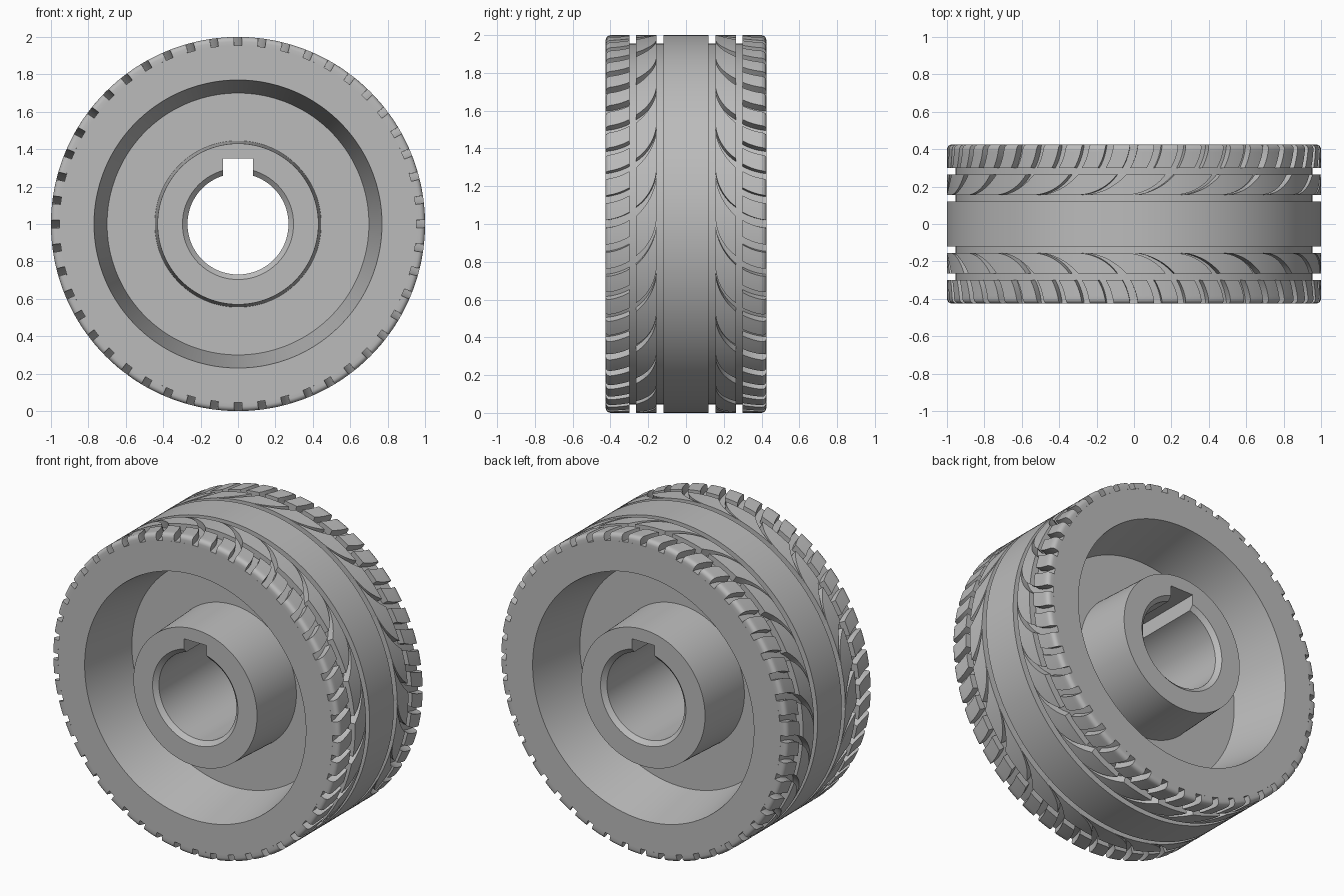
import bpy, bmesh
from math import sin, cos, pi, sqrt

cube = bpy.data.objects.get("Cube")
if cube:
    bpy.data.objects.remove(cube)

grey = bpy.data.materials.new("plain grey")
grey.use_nodes = True
COLOUR = (0.5, 0.5, 0.5, 1)
grey.diffuse_color = COLOUR
grey.node_tree.nodes["Principled BSDF"].inputs["Base Color"].default_value = COLOUR

SEG = 192          # facets around the wheel
FLOOR = 0.955      # radius at the bottom of the tread grooves
EDGE = 0.425       # half width of the wheel
TIP = 0.155        # where the curved tread grooves run out
ARC = 0.30         # radius of the groove curve


def point(y, r, a):
    """Wheel coordinates: the axle lies along y at z = 1."""
    return (r * cos(a), y, 1 + r * sin(a))


def finish(bm, name):
    bmesh.ops.recalc_face_normals(bm, faces=bm.faces)
    mesh = bpy.data.meshes.new(name)
    bm.to_mesh(mesh)
    bm.free()
    mesh.materials.append(grey)
    obj = bpy.data.objects.new(name, mesh)
    bpy.context.collection.objects.link(obj)
    return obj


def select_only(obj):
    bpy.ops.object.select_all(action='DESELECT')
    obj.select_set(True)
    bpy.context.view_layer.objects.active = obj


def smooth(obj):
    select_only(obj)
    bpy.ops.object.shade_smooth_by_angle(angle=pi / 6)


def revolve(half, name):
    """Mirror a half profile of (y, r) and spin it into a closed ring."""
    profile = half + [(-y, r) for y, r in reversed(half)]
    bm = bmesh.new()
    rings = [[bm.verts.new(point(y, r, 2 * pi * i / SEG)) for y, r in profile]
             for i in range(SEG)]
    n = len(profile)
    for i in range(SEG):
        a, b = rings[i], rings[(i + 1) % SEG]
        for j in range(n):
            k = (j + 1) % n
            bm.faces.new((a[j], a[k], b[k], b[j]))
    return finish(bm, name)


def sweep(y):
    """Angle by which a groove trails behind its tip at width position y."""
    return sqrt(max(0, ARC ** 2 - (ARC - (y - TIP)) ** 2))


def tread(name, side, profile, count, steps, gap):
    """Ring of raised blocks separated by curved grooves of width gap(y)."""
    bm = bmesh.new()
    pitch = 2 * pi / count
    for k in range(count):
        grid = []
        for i in range(steps + 1):
            row = []
            for y, r in profile:
                start = k * pitch + sweep(EDGE) - sweep(y) + gap(y) / 2
                a = start + (pitch - gap(y)) * i / steps
                row.append((bm.verts.new(point(side * y, r, a)), y, a))
            grid.append(row)
        # Top and outer walls
        for p, q in zip(grid, grid[1:]):
            for j in range(len(profile) - 1):
                bm.faces.new((p[j][0], p[j + 1][0], q[j + 1][0], q[j][0]))
        # Groove walls down to the floor
        for row in (grid[0], grid[-1]):
            low = [bm.verts.new(point(side * y, FLOOR - 0.002, a)) for _, y, a in row]
            for j in range(len(profile) - 1):
                quad = (row[j][0], row[j + 1][0], low[j + 1], low[j])
                bm.faces.new(quad)
    bmesh.ops.remove_doubles(bm, verts=bm.verts, dist=1e-5)
    bmesh.ops.dissolve_degenerate(bm, edges=bm.edges, dist=1e-5)
    smooth(finish(bm, name))


# Wheel body: centre rib, groove floor, side face, dished web, hub and bore
body = revolve([(0.12, 1.0), (0.12, FLOOR), (EDGE, FLOOR), (EDGE, 0.77),
                (0.055, 0.70), (0.055, 0.445), (EDGE, 0.43),
                (EDGE, 0.297), (0.40, 0.27)], "wheel_body")

# Keyway slot cut along the top of the bore
bpy.ops.mesh.primitive_cube_add(size=1, location=(0, 0, 1.25))
cutter = bpy.context.object
cutter.name = "keyway_cutter"
cutter.scale = (0.16, 1.2, 0.20)
cutter.hide_render = True
cutter.data.materials.append(grey)
slot = body.modifiers.new("keyway", 'BOOLEAN')
slot.object = cutter
slot.solver = 'EXACT'
select_only(body)
bpy.ops.object.modifier_apply(modifier=slot.name)
bpy.data.objects.remove(cutter)
smooth(body)

# Tread ribs on both sides: swept inner blocks and rounded shoulder blocks
inner_y = [TIP + 0.11 * (j / 12) ** 2 for j in range(13)]
inner = [(TIP, FLOOR)] + [(y, 1.0) for y in inner_y] + [(inner_y[-1], FLOOR)]
shoulder = [(0.30, FLOOR)] + [(0.30 + 0.021 * j, 1.0) for j in range(5)]
shoulder += [(0.40 + 0.025 * sin(t * pi / 8), 0.975 + 0.025 * cos(t * pi / 8))
             for t in range(5)]
shoulder += [(EDGE, FLOOR)]

for label, side in (("front", -1), ("back", 1)):
    tread(label + "_inner_tread", side, inner, 24, 8,
          lambda y: 0.03 + 0.02 * (y - TIP) / 0.11)
    tread(label + "_shoulder_tread", side, shoulder, 48, 4, lambda y: 0.042)
